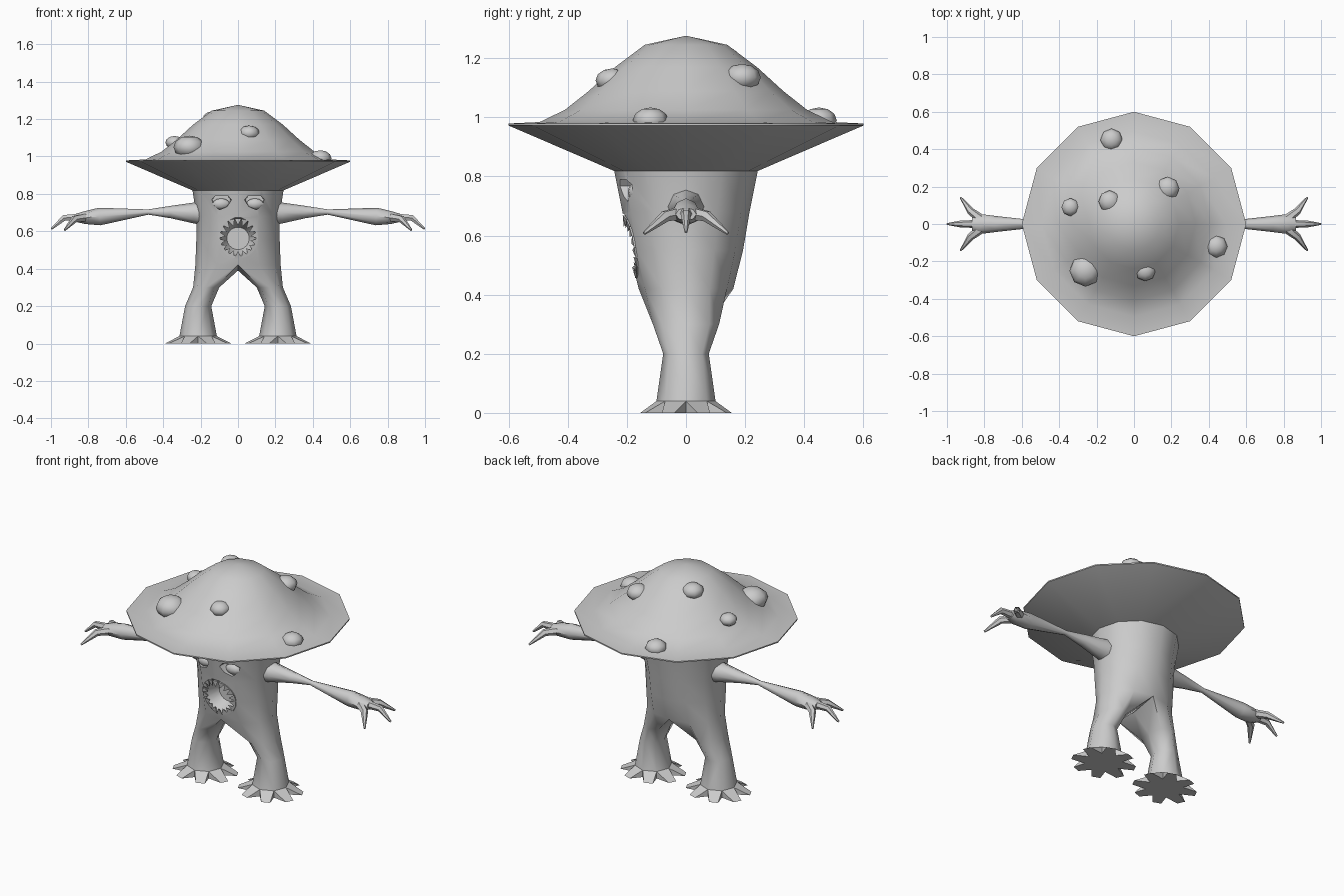
import bpy, bmesh, math
from mathutils import Vector

if "Cube" in bpy.data.objects:
    bpy.data.objects.remove(bpy.data.objects["Cube"])

grey = bpy.data.materials.new("plain grey")
grey.diffuse_color = (0.6, 0.6, 0.6, 1)
grey.use_nodes = True
grey.node_tree.nodes["Principled BSDF"].inputs["Base Color"].default_value = grey.diffuse_color


def finish(name, bm, smooth=50):
    bmesh.ops.recalc_face_normals(bm, faces=bm.faces)
    me = bpy.data.meshes.new(name)
    bm.to_mesh(me)
    bm.free()
    ob = bpy.data.objects.new(name, me)
    bpy.context.collection.objects.link(ob)
    me.materials.append(grey)
    if smooth:
        shade(ob, smooth)
    return ob


def shade(ob, angle=50):
    bpy.ops.object.select_all(action='DESELECT')
    ob.select_set(True)
    bpy.context.view_layer.objects.active = ob
    bpy.ops.object.shade_smooth_by_angle(angle=math.radians(angle))


def ring(bm, cx, cy, z, rx, ry, n, start=0):
    angs = [math.radians(start) + math.tau * i / n for i in range(n)]
    return [bm.verts.new((cx + rx * math.cos(a), cy + ry * math.sin(a), z)) for a in angs]


def bridge(bm, a, b):
    n = len(a)
    for i in range(n):
        j = (i + 1) % n
        bm.faces.new((a[i], a[j], b[j], b[i]))


def tube(bm, path, n=8):
    """Sweep upright-framed sections: (x, y, z, width radius, height radius)."""
    pts = [Vector(p[:3]) for p in path]
    prev = None
    for i, p in enumerate(path):
        d = (pts[min(i + 1, len(pts) - 1)] - pts[max(i - 1, 0)]).normalized()
        side = Vector((0, 0, 1)).cross(d).normalized()
        up = d.cross(side)
        cur = [bm.verts.new(pts[i] + side * p[3] * math.cos(math.tau * k / n)
                            + up * p[4] * math.sin(math.tau * k / n)) for k in range(n)]
        if prev:
            bridge(bm, prev, cur)
        else:
            bm.faces.new(cur)
        prev = cur
    bm.faces.new(prev)


# Torso, splitting into two legs with star-shaped feet
TORSO = [(0.83, 0.245, 0.245), (0.68, 0.222, 0.215), (0.55, 0.223, 0.193), (0.42, 0.228, 0.16)]
LEG = [(0.30, 0.17, 0.07, 0.112), (0.20, 0.213, 0.07, 0.077), (0.04, 0.213, 0.1, 0.1)]
bm = bmesh.new()
prev = None
for z, rx, ry in TORSO:
    cur = ring(bm, 0, 0, z, rx, ry, 12, -90)
    if prev:
        bridge(bm, prev, cur)
    else:
        bm.faces.new(cur)
    prev = cur
crotch = bm.verts.new((0, 0, 0.39))
for s in (1, -1):
    half = [prev[(s * i) % 12] for i in range(7)] + [crotch]
    for z, cx, rx, ry in LEG:
        cur = ring(bm, cx, 0, z, rx, ry, 8, -135)
        for v in cur:
            v.co.x *= s
        bridge(bm, half, cur)
        half = cur
    # toes
    mid = bm.verts.new((s * 0.213, 0, 0))
    notch = [bm.verts.new((v.co.x, v.co.y, 0)) for v in half]
    for k in range(8):
        j = (k + 1) % 8
        tips = []
        for off in (-8, 8):
            a = math.radians(-135 + 45 * k + 22.5 + off)
            tips.append(bm.verts.new((s * (0.213 + 0.183 * math.cos(a)), 0.16 * math.sin(a), 0)))
        t1, t2 = tips
        bm.faces.new((half[k], half[j], t2, t1))
        bm.faces.new((half[k], t1, notch[k]))
        bm.faces.new((half[j], notch[j], t2))
        bm.faces.new((notch[k], t1, t2, notch[j]))
        bm.faces.new((mid, notch[k], notch[j]))
body = finish("body", bm, 0)


def front_y(x, z):
    """Depth of the torso front at a given x and height."""
    for (z1, rx1, ry1), (z0, rx0, ry0) in zip(TORSO, TORSO[1:]):
        if z >= z0:
            break
    t = (z - z0) / (z1 - z0)
    rx, ry = rx0 + t * (rx1 - rx0), ry0 + t * (ry1 - ry0)
    return -ry + abs(x) * ry * 0.134 / (rx * 0.5)


# Cut the mouth and the eye sockets
def prism_cutter(name, front, back):
    bm = bmesh.new()
    a, b = [[bm.verts.new(p) for p in loop] for loop in (front, back)]
    bridge(bm, a, b)
    bm.faces.new(a)
    bm.faces.new(b)
    return finish(name, bm, 0)


MZ = 0.562


def circle(r, y):
    return [(r * math.cos(math.tau * i / 18), y, MZ + r * math.sin(math.tau * i / 18)) for i in range(18)]


EYE = [(0.03, 0.768), (0.055, 0.732), (0.1, 0.715), (0.138, 0.74), (0.147, 0.77), (0.125, 0.79), (0.05, 0.79)]
cutters = [prism_cutter("mouth_cutter", circle(0.13, -0.25), circle(0.06, -0.09))]
for s in (1, -1):
    cutters.append(prism_cutter("eye_cutter", [(s * x, -0.3, z) for x, z in EYE],
                                [(s * (0.09 + (x - 0.09) * 0.85), -0.165, z) for x, z in EYE]))
bpy.context.view_layer.objects.active = body
for c in cutters:
    m = body.modifiers.new("cut", 'BOOLEAN')
    m.operation, m.solver, m.object = 'DIFFERENCE', 'EXACT', c
    bpy.ops.object.modifier_apply(modifier=m.name)
for c in cutters:
    bpy.data.objects.remove(c)
shade(body, 50)

# Teeth around the mouth rim, pointing inward
bm = bmesh.new()
N = 18
for i in range(N):
    a = math.tau * (i + 0.5) / N

    def at(r, da, dy):
        x, z = r * math.cos(a + da), MZ + r * math.sin(a + da)
        return bm.verts.new((x, front_y(x, z) + dy, z))
    w = math.pi / N
    l, r, b, t = at(0.108, -w, -0.006), at(0.108, w, -0.006), at(0.106, 0, 0.025), at(0.068, 0, -0.004)
    for f in ((l, r, t), (r, b, t), (b, l, t), (l, b, r)):
        bm.faces.new(f)
finish("teeth", bm, 20)


def blob(name, loc, scale, segs, rings):
    bm = bmesh.new()
    bmesh.ops.create_uvsphere(bm, u_segments=segs, v_segments=rings, radius=1)
    for v in bm.verts:
        v.co = Vector(loc) + Vector([v.co[i] * scale[i] for i in range(3)])
    return finish(name, bm, 50)


# Eyeballs, arms and hands on both sides
for s in (1, -1):
    blob("eyeball", (s * 0.09, -0.172, 0.746), (0.048, 0.025, 0.03), 10, 6)
    bm = bmesh.new()
    tube(bm, [(s * x, 0, z, w, h) for x, z, w, h in (
        (0.17, 0.697, 0.068, 0.068), (0.235, 0.698, 0.056, 0.056), (0.36, 0.703, 0.034, 0.033),
        (0.48, 0.703, 0.014, 0.014), (0.74, 0.679, 0.043, 0.047), (0.82, 0.673, 0.053, 0.034),
        (0.865, 0.672, 0.035, 0.022))])
    finish("arm", bm)
    bm = bmesh.new()
    tube(bm, [(s * 0.83, 0, 0.675, 0.022, 0.024), (s * 0.93, 0, 0.672, 0.018, 0.018),
              (s * 0.998, 0, 0.612, 0.005, 0.006)], 6)
    for d in (1, -1):
        tube(bm, [(s * 0.81, d * 0.02, 0.675, 0.026, 0.024), (s * 0.875, d * 0.07, 0.665, 0.02, 0.02),
                  (s * 0.927, d * 0.142, 0.607, 0.005, 0.006)], 6)
    finish("fingers", bm)

# Mushroom cap: flared underside, thin rim, domed top
CAP = [(0.235, 0.815), (0.6, 0.972), (0.6, 0.979), (0.495, 0.984), (0.41, 1.025),
       (0.33, 1.088), (0.24, 1.17), (0.14, 1.245)]
bm = bmesh.new()
prev = None
for r, z in CAP:
    cur = ring(bm, 0, 0, z, r, r, 12)
    if prev:
        bridge(bm, prev, cur)
    else:
        bm.faces.new(cur)
    prev = cur
top = bm.verts.new((0, 0, 1.276))
for i in range(12):
    bm.faces.new((prev[i], prev[(i + 1) % 12], top))
finish("cap", bm)

# Warts on the cap
for x, y, z, r in ((-0.12, 0.45, 0.99, 0.06), (-0.34, 0.09, 1.075, 0.048), (-0.13, 0.12, 1.2, 0.06),
                   (0.18, 0.19, 1.135, 0.063), (0.44, -0.12, 0.99, 0.06), (-0.26, -0.25, 1.05, 0.085),
                   (0.06, -0.25, 1.125, 0.056)):
    blob("wart", (x, y, z), (r, r, r * 0.72), 8, 6)
